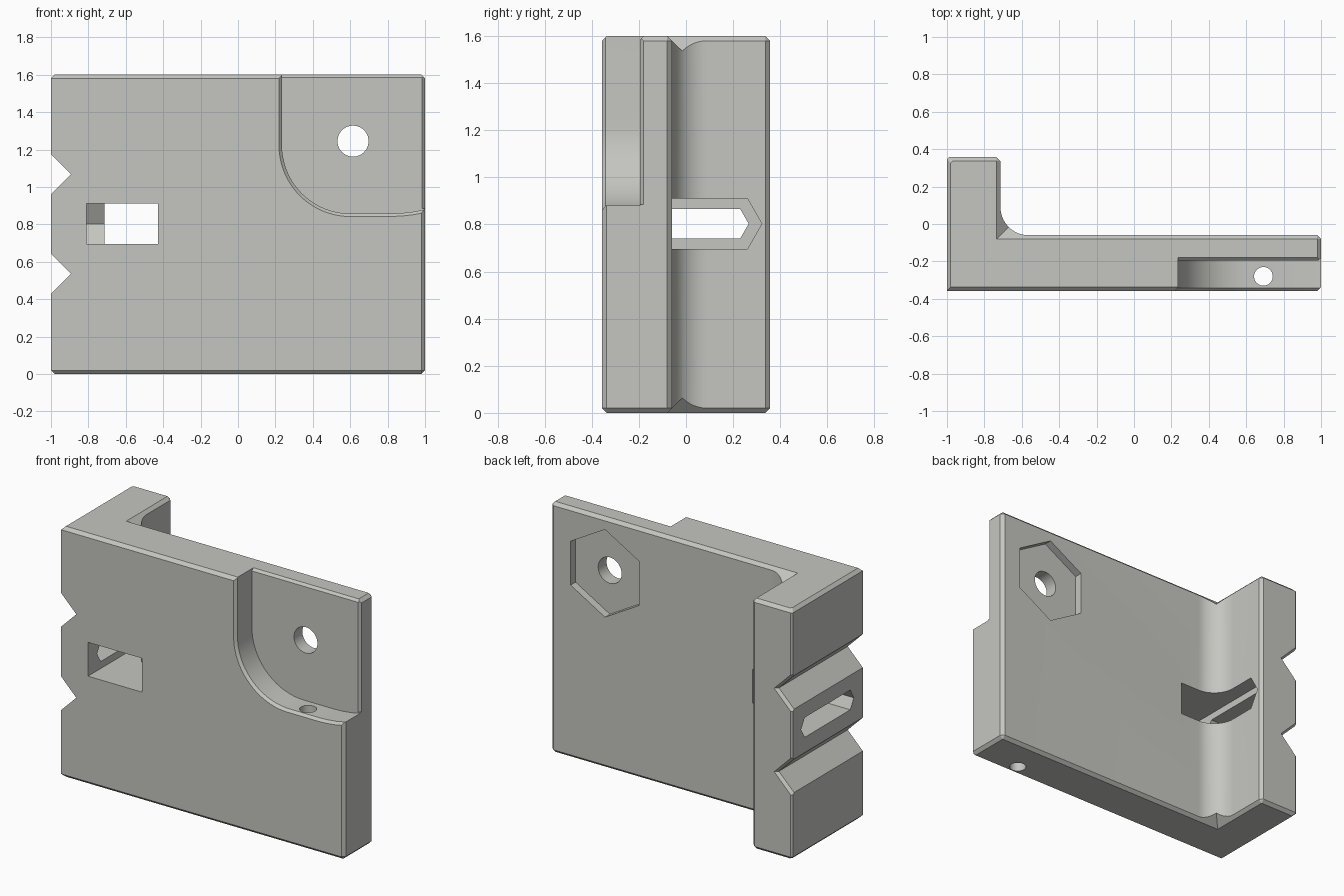
import bpy, bmesh, math

if "Cube" in bpy.data.objects:
    bpy.data.objects.remove(bpy.data.objects["Cube"])

C = 0.02                                   # edge chamfer
X1, Y0, Y1, TOP = -0.714, -0.357, 0.357, 1.6
BACK = -0.06                               # rear face of the plate

grey = bpy.data.materials.new("light_grey")
grey.diffuse_color = (0.56, 0.56, 0.53, 1)
grey.use_nodes = True
grey.node_tree.nodes["Principled BSDF"].inputs["Base Color"].default_value = grey.diffuse_color


def loft(name, rings):
    """Solid skinned through rings with equal point counts."""
    bm = bmesh.new()
    rows = [[bm.verts.new(p) for p in r] for r in rings]
    n = len(rows[0])
    for a, b in zip(rows, rows[1:]):
        for i in range(n):
            j = (i + 1) % n
            bm.faces.new((a[i], a[j], b[j], b[i]))
    bm.faces.new(rows[0][::-1])
    bm.faces.new(rows[-1])
    bmesh.ops.recalc_face_normals(bm, faces=bm.faces)
    me = bpy.data.meshes.new(name)
    bm.to_mesh(me)
    bm.free()
    me.materials.append(grey)
    ob = bpy.data.objects.new(name, me)
    bpy.context.collection.objects.link(ob)
    return ob


def place(pts, axis, t):
    """Put 2D points on the plane where the given axis equals t."""
    return [{"x": (t, a, b), "y": (a, t, b), "z": (a, b, t)}[axis] for a, b in pts]


def prism(name, pts, axis, a, b):
    return loft(name, [place(pts, axis, a), place(pts, axis, b)])


def circle(cx, cy, r, n, start=0.0):
    return [(cx + r * math.cos(start + 2 * math.pi * i / n),
             cy + r * math.sin(start + 2 * math.pi * i / n)) for i in range(n)]


def combine(target, tool, op="DIFFERENCE"):
    m = target.modifiers.new(op, "BOOLEAN")
    m.object, m.operation, m.solver = tool, op, "EXACT"
    bpy.context.view_layer.objects.active = target
    bpy.ops.object.modifier_apply(modifier=m.name)
    bpy.data.objects.remove(tool)


# L-shaped body with chamfered corners and rims
def plan(d):
    return [(-1 + d, Y0 + d), (1 - C, Y0 + d), (1 - d, Y0 + C) if d < C else (1 - d, Y0 + C + 0.001),
            (1 - d, BACK - C - (0.001 if d else 0)), (1 - C - (0.001 if d else 0), BACK - d),
            (X1 - d, BACK - d), (X1 - d, Y1 - C - (0.001 if d else 0)),
            (X1 - C - (0.001 if d else 0), Y1 - d), (-0.99 + d, Y1 - d), (-1 + d, Y1 - d - 0.01)]


body = loft("bracket_body", [place(plan(d), "z", z) for d, z in
                             ((C, 0), (0, C), (0, TOP - C), (C, TOP))])

# inner fillet, its ends trimmed by the rim chamfer planes
R = 0.15
cx, cy = X1 + R, BACK + R
arc = [(cx - R * math.sin(t), cy - R * math.cos(t))
       for t in (math.pi / 2 * i / 16 for i in range(17))]
fillet = prism("fillet", [(X1 - 0.04, BACK - 0.04), (cx, BACK - 0.04)] + arc + [(X1 - 0.04, cy)],
               "z", 0.005, TOP - 0.005)
ax, ay, e, L = X1 - C, BACK - C, 0.1, 1.0
for z0, s in ((TOP, 1), (0, -1)):
    base = [(ax - e, ay - e, z0 + s * e), (ax + L, ay - e, z0 + s * e),
            (ax + L, ay + L, z0 + s * e), (ax - e, ay + L, z0 + s * e)]
    tip = (ax + L, ay + L, z0 - s * L)
    bm = bmesh.new()
    for p in base + [tip]:
        bm.verts.new(p)
    bmesh.ops.convex_hull(bm, input=bm.verts)
    bmesh.ops.recalc_face_normals(bm, faces=bm.faces)
    me = bpy.data.meshes.new("trim")
    bm.to_mesh(me)
    bm.free()
    trim = bpy.data.objects.new("trim", me)
    bpy.context.collection.objects.link(trim)
    combine(fillet, trim)
combine(body, fillet, "UNION")


# rounded front pocket with a chamfered lip
def pocket(d):
    pts = [(0.6 + (0.365 + d) * math.cos(t), 1.223 + (0.365 + d) * math.sin(t))
           for t in (math.pi + math.pi / 2 * i / 20 for i in range(21))]
    return ([(0.235 - d, 1.7)] + pts
            + [(x, z - d) for x, z in ((0.82, 0.858), (0.88, 0.861), (0.94, 0.868), (1, 0.88), (1.1, 0.9))]
            + [(1.1, 1.7)])


FLOOR = -0.195
combine(body, loft("pocket", [place(pocket(d), "y", y) for d, y in
                              ((0, FLOOR), (0, Y0 + 0.016), (0.016, Y0), (0.036, Y0 - 0.02))]))
# chamfers on the pocket floor's outer edges
for axis, lim, a, b in (("x", TOP, 0.235, 1.1), ("z", 1.0, 0.885, 1.7)):
    tri = [(FLOOR - 0.015, lim - 0.03), (FLOOR + 0.03, lim + 0.015), (FLOOR - 0.015, lim + 0.015)]
    if axis == "z":
        tri = [(q, p) for p, q in tri]
    combine(body, prism("edge_chamfer", tri, axis, a, b))

# cross hole, hexagonal nut recess and vertical screw hole
combine(body, prism("nut_recess", circle(0.615, 1.245, 0.28, 6, math.pi / 6), "y", BACK - 0.05, 0.1))
combine(body, prism("cross_hole", circle(0.615, 1.245, 0.083, 40), "y", -0.5, 0.2))
combine(body, prism("screw_hole", circle(0.692, -0.28, 0.05, 32), "z", -0.1, 1.0))


# V notches down the left side, flared at the rear
def notch(z, d):
    k = 0.107 + d
    return [(-1.1, z - k - 0.1), (-0.893 + d, z), (-1.1, z + k + 0.1)]


for z in (0.535, 1.068):
    combine(body, loft("notch", [place(notch(z, d), "y", y) for d, y in
                                 ((0, -0.5), (0, Y1 - C), (C, Y1), (2 * C, Y1 + C))]))

# wide slot through the plate, pointed inside the flange
combine(body, prism("wide_slot", [(-0.5, 0.695), (0.26, 0.695), (0.322, 0.803),
                                  (0.26, 0.911), (-0.5, 0.911)], "x", -0.81, -0.428))
# narrow slot out through the left side
combine(body, prism("narrow_slot", [(-0.23, 0.74), (0.23, 0.74), (0.266, 0.803), (0.23, 0.866),
                                    (-0.23, 0.866), (-0.266, 0.803)], "x", -1.1, -0.75))

bpy.ops.object.select_all(action="DESELECT")
body.select_set(True)
bpy.context.view_layer.objects.active = body
bpy.ops.object.shade_smooth_by_angle(angle=math.radians(20))
